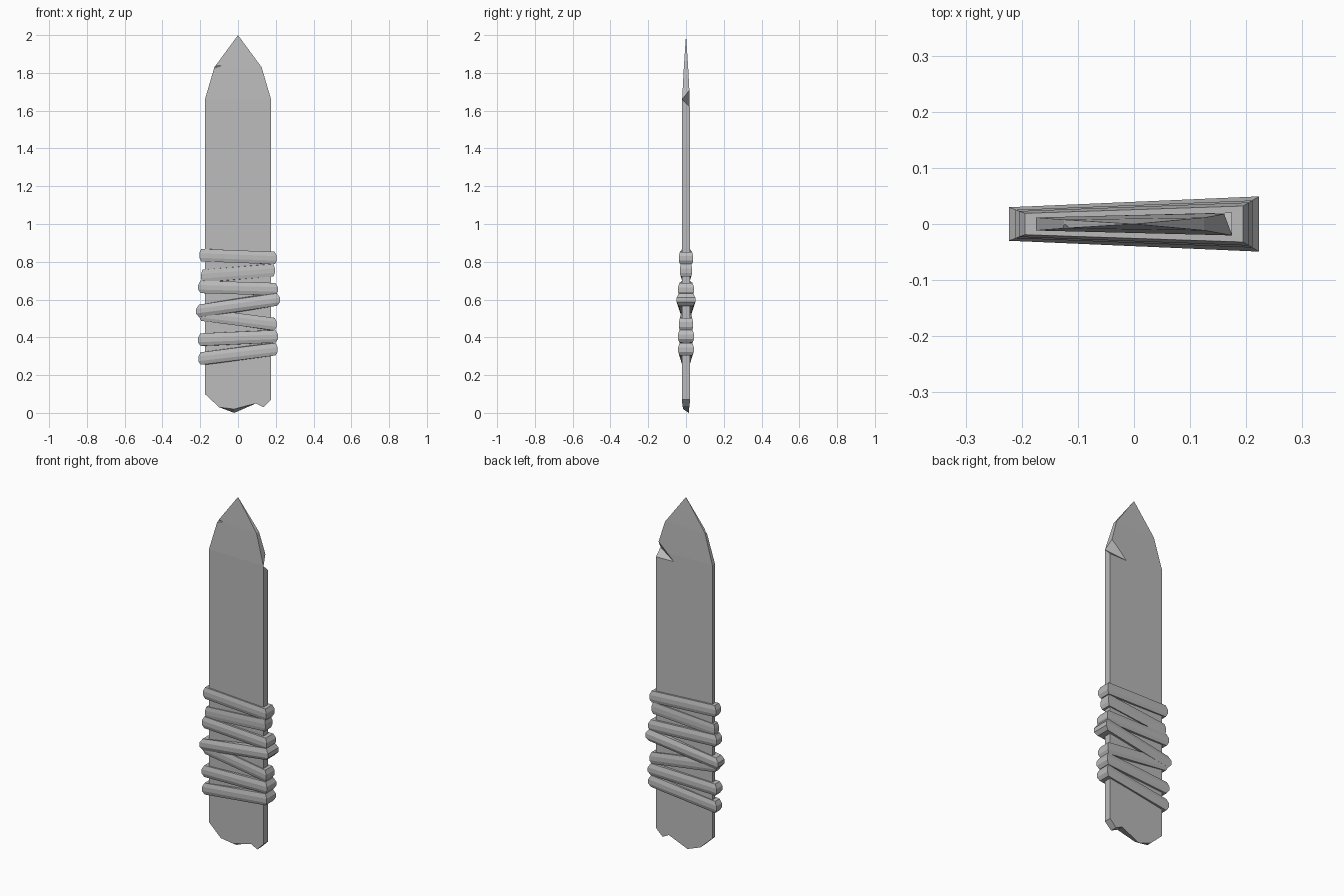
import bpy, bmesh
from mathutils import Vector

cube = bpy.data.objects.get("Cube")
if cube:
    bpy.data.objects.remove(cube, do_unlink=True)

grey = bpy.data.materials.new("stone_grey")
grey.use_nodes = True
grey.diffuse_color = (0.5, 0.5, 0.5, 1)
grey.node_tree.nodes["Principled BSDF"].inputs["Base Color"].default_value = (0.5, 0.5, 0.5, 1)


def finish(bm, name):
    bmesh.ops.recalc_face_normals(bm, faces=bm.faces)
    mesh = bpy.data.meshes.new(name)
    bm.to_mesh(mesh)
    bm.free()
    mesh.materials.append(grey)
    obj = bpy.data.objects.new(name, mesh)
    bpy.context.collection.objects.link(obj)
    return obj


def half_thickness(x):
    # The slab is thinner along its right edge
    return 0.016 + 0.025 * x


# Blade: flat slab with a chipped foot and a thinning point
foot = [(-0.175, 0.10), (-0.10, 0.03), (-0.02, 0.0), (0.095, 0.05), (0.135, 0.03), (0.175, 0.07)]
shoulder_r, shoulder_l = (0.175, 1.66), (-0.175, 1.66)
neck_r, neck_l = (0.125, 1.83), (-0.125, 1.83)
bm = bmesh.new()
tip = bm.verts.new((0, 0, 2))
rims = []
for side in (-1, 1):
    rim = []
    for x, z in foot + [shoulder_r, neck_r, neck_l, shoulder_l]:
        thin = 0.6 if z > 1.7 else 1
        lift = 0.02 if side < 0 and z == 0 else 0
        rim.append(bm.verts.new((x, side * thin * half_thickness(x), z + lift)))
    n = len(foot)
    bm.faces.new(rim[:n + 1] + [rim[-1]])
    bm.faces.new(rim[n:])
    bm.faces.new((rim[n + 1], tip, rim[n + 2]))
    rims.append(rim)
front, back = rims
for i in range(len(front)):
    j = (i + 1) % len(front)
    if i == len(foot) + 1:
        bm.faces.new((front[i], tip, back[i]))
        bm.faces.new((front[j], back[j], tip))
    else:
        bm.faces.new((front[i], front[j], back[j], back[i]))
blade = finish(bm, "blade")


def chip(inner, edge, upper, lower):
    # Wedge cut whose crease runs from the inner point to the edge point
    q, f, u, l = map(Vector, (inner, edge, upper, lower))
    mid = (q + f) / 2
    cut = bmesh.new()
    verts = [cut.verts.new(mid + (p - mid) * s) for p, s in ((q, 3), (f, 3), (u, 4), (l, 4))]
    for skip in range(4):
        cut.faces.new([v for k, v in enumerate(verts) if k != skip])
    cutter = finish(cut, "chip_cutter")
    cutter.hide_render = True
    mod = blade.modifiers.new("chip", "BOOLEAN")
    mod.operation, mod.solver, mod.object = "DIFFERENCE", "EXACT", cutter
    bpy.context.view_layer.objects.active = blade
    bpy.ops.object.modifier_apply(modifier=mod.name)
    bpy.data.objects.remove(cutter, do_unlink=True)


# Notch on the back of the left edge, small nick on the front of the right edge
chip((0.065, 0.018, 1.62), (0.175, -0.02, 1.66), (0.16, 0.019, 1.71), (0.175, 0.02, 1.62))
chip((-0.08, -0.009, 1.84), (-0.125, 0.0, 1.832), (-0.115, -0.008, 1.845), (-0.125, -0.008, 1.825))

# Wrapping: tilted bands around the grip (right height, left height, overhang)
bands = [(0.835, 0.82, 0.030), (0.725, 0.755, 0.020), (0.667, 0.655, 0.036), (0.54, 0.60, 0.048),
         (0.52, 0.47, 0.030), (0.388, 0.405, 0.037), (0.288, 0.337, 0.035)]
profile = [(-0.2, -0.033), (0.65, -0.033), (1, -0.014), (1, 0.010), (0.65, 0.033), (-0.2, 0.033)]

for number, (z_right, z_left, overhang) in enumerate(bands, 1):
    bm = bmesh.new()
    loops = []
    for sx, sy in ((-1, -1), (1, -1), (1, 1), (-1, 1)):
        base_z = z_left if sx > 0 else z_right
        spread = 0.6 if sx > 0 else 0.38
        loops.append([bm.verts.new((sx * (0.175 + out * overhang),
                                    sy * (half_thickness(sx * 0.175) + out * overhang * spread),
                                    base_z + dz)) for out, dz in profile])
    for a, b in zip(loops, loops[1:] + loops[:1]):
        for i in range(len(profile)):
            j = (i + 1) % len(profile)
            bm.faces.new((a[i], b[i], b[j], a[j]))
    finish(bm, f"wrap_band_{number}")
